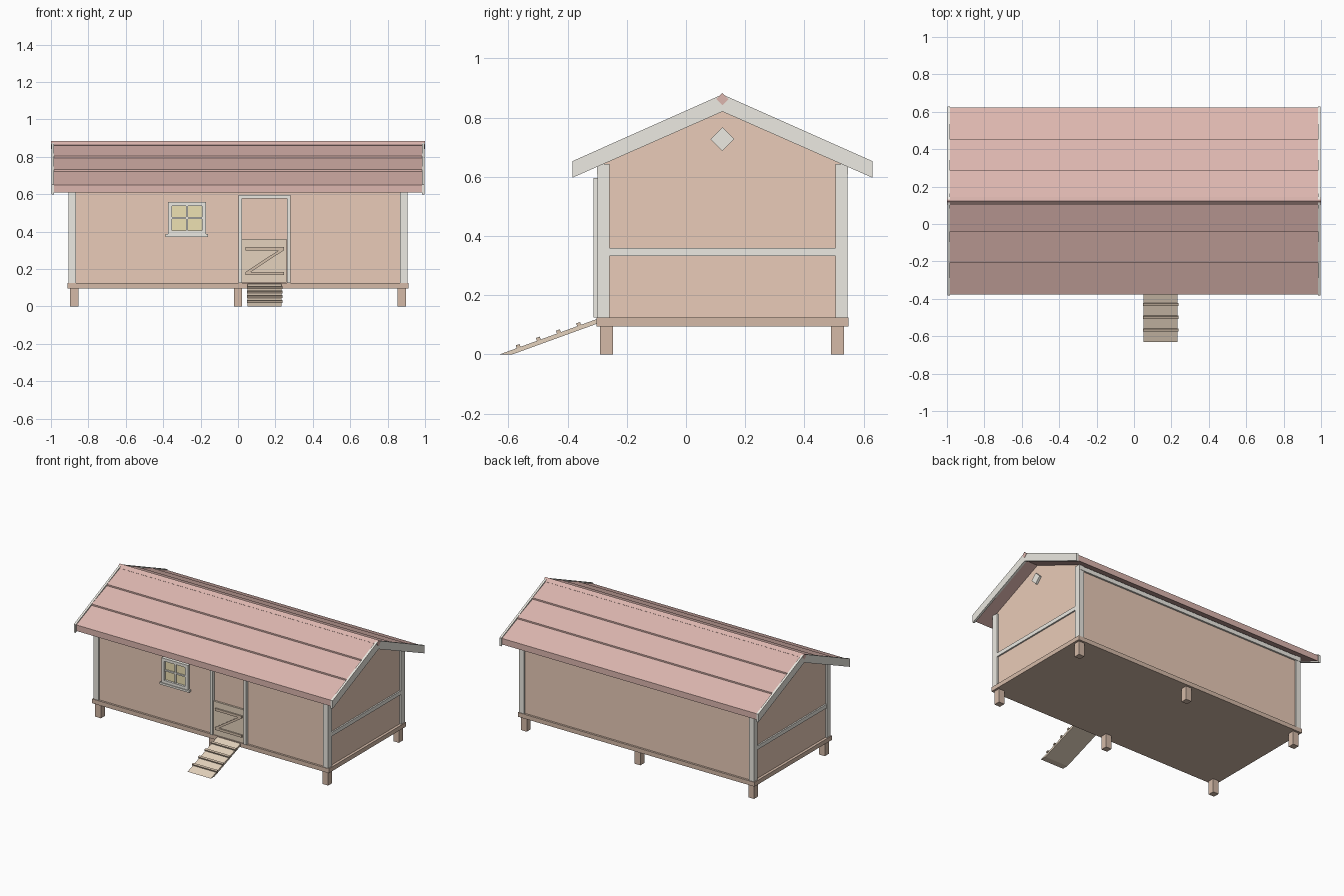
import bpy, bmesh, math

if "Cube" in bpy.data.objects:
    bpy.data.objects.remove(bpy.data.objects["Cube"])

CY = 0.123  # centre line of the house in y


def material(name, r, g, b):
    m = bpy.data.materials.new(name)
    m.diffuse_color = (r, g, b, 1)
    m.use_nodes = True
    m.node_tree.nodes["Principled BSDF"].inputs["Base Color"].default_value = m.diffuse_color
    return m


WALL = material("wall_paint", 0.82, 0.60, 0.48)
TRIM = material("trim_paint", 0.84, 0.82, 0.76)
ROOF = material("roof_red", 0.72, 0.47, 0.43)
WOOD = material("base_wood", 0.66, 0.49, 0.39)
PALE = material("pale_wood", 0.78, 0.65, 0.51)
BRACE = material("brace_wood", 0.66, 0.53, 0.41)
GLASS = material("window_glass", 0.85, 0.75, 0.45)


def prism(name, pts, a, b, mat, axis="x"):
    """Extrude a profile: (y, z) points along x, or (x, z) points along y."""
    bm = bmesh.new()
    place = (lambda p, t: (t, p[0], p[1])) if axis == "x" else (lambda p, t: (p[0], t, p[1]))
    lo = [bm.verts.new(place(p, a)) for p in pts]
    hi = [bm.verts.new(place(p, b)) for p in pts]
    bm.faces.new(lo)
    bm.faces.new(hi)
    n = len(pts)
    for i in range(n):
        j = (i + 1) % n
        bm.faces.new((lo[i], lo[j], hi[j], hi[i]))
    bmesh.ops.recalc_face_normals(bm, faces=bm.faces)
    me = bpy.data.meshes.new(name)
    bm.to_mesh(me)
    bm.free()
    me.materials.append(mat)
    ob = bpy.data.objects.new(name, me)
    bpy.context.collection.objects.link(ob)
    return ob


def box(name, x0, x1, y0, y1, z0, z1, mat):
    return prism(name, [(y0, z0), (y1, z0), (y1, z1), (y0, z1)], x0, x1, mat)


def diamond(y, z, r):
    return [(y - r, z), (y, z - r), (y + r, z), (y, z + r)]


def gable(half):
    """Mirror (distance from centre, z) points, ridge first, into a full outline."""
    return [(CY + d, z) for d, z in half] + [(CY - d, z) for d, z in reversed(half) if d > 0]


# Base: platform and six feet
box("platform", -0.912, 0.912, -0.303, 0.549, 0.095, 0.125, WOOD)
for x in (-0.876, 0, 0.876):
    for y in (-0.268, 0.512):
        box("foot", x - 0.022, x + 0.022, y - 0.022, y + 0.022, 0, 0.096, WOOD)

# House body with gable ends
prism("walls", gable([(0, 0.828), (0.412, 0.647), (0.412, 0.12)]), -0.893, 0.893, WALL)

# Corner boards, eave trim, side bands and gable vents
for s in (-1, 1):
    for y in (-0.299, 0.505):
        x0, x1 = sorted((s * 0.866, s * 0.905))
        box("corner_board", x0, x1, y, y + 0.04, 0.125, 0.643, TRIM)
    y0, y1 = sorted((CY + s * 0.405, CY + s * 0.424))
    box("eave_trim", -0.905, 0.905, y0, y1, 0.608, 0.638, TRIM)
    x0, x1 = sorted((s * 0.885, s * 0.903))
    box("side_band", x0, x1, -0.26, 0.506, 0.332, 0.359, TRIM)
    prism("gable_vent", diamond(CY, 0.727, 0.04), s * 0.885, s * 0.908, TRIM)

# Roof: three overlapping courses each side
half = [(0, 0.868), (0.162, 0.804), (0.162, 0.794), (0.33, 0.731), (0.33, 0.721),
        (0.5, 0.65), (0.5, 0.608)]
upper = gable(half)
prism("roof_courses", upper[:7] + [(CY, 0.826)] + upper[7:], -0.986, 0.986, ROOF)
barge = gable([(0, 0.878), (0.506, 0.653), (0.506, 0.597)])
for s in (-1, 1):
    prism("barge_board", barge[:3] + [(CY, 0.82)] + barge[3:], s * 0.983, s * 0.998, TRIM)
prism("ridge_beam", diamond(CY, 0.862, 0.021), -1, 1, ROOF)

# Door: frame, lower leaf and Z brace
for x in (0.003, 0.262):
    box("door_jamb", x, x + 0.018, -0.312, -0.28, 0.125, 0.578, TRIM)
box("door_head", 0.003, 0.28, -0.312, -0.28, 0.578, 0.595, TRIM)
box("door_leaf", 0.021, 0.259, -0.302, -0.28, 0.127, 0.36, PALE)
for z in (0.167, 0.3):
    box("door_brace", 0.04, 0.245, -0.311, -0.3, z, z + 0.017, BRACE)
prism("door_diagonal", [(0.04, 0.184), (0.068, 0.184), (0.245, 0.3), (0.217, 0.3)],
      -0.311, -0.3, BRACE, "y")

# Window: glass, frame, glazing bars and sill
box("window_glass", -0.36, -0.185, -0.293, -0.28, 0.39, 0.545, GLASS)
for x in (-0.375, -0.192):
    box("window_stile", x, x + 0.021, -0.308, -0.28, 0.385, 0.558, TRIM)
for z in (0.385, 0.538):
    box("window_rail", -0.354, -0.192, -0.308, -0.28, z, z + 0.02, TRIM)
box("window_bar_upright", -0.278, -0.268, -0.302, -0.28, 0.405, 0.538, TRIM)
box("window_bar_level", -0.354, -0.192, -0.302, -0.28, 0.467, 0.477, TRIM)
box("window_sill", -0.387, -0.16, -0.313, -0.28, 0.372, 0.386, TRIM)

# Ramp with cleats
prism("ramp", [(-0.63, 0), (-0.587, 0), (-0.3, 0.104), (-0.3, 0.12)], 0.052, 0.232, PALE)
tilt = math.atan(0.12 / 0.33)
c, s = math.cos(tilt), math.sin(tilt)
for i in range(4):
    y = -0.565 + 0.068 * i
    z = (y + 0.63) * 0.12 / 0.33
    corners = [(-0.007, -0.002), (0.007, -0.002), (0.007, 0.01), (-0.007, 0.01)]
    prism("ramp_cleat", [(y + u * c - v * s, z + u * s + v * c) for u, v in corners],
          0.047, 0.237, BRACE)
